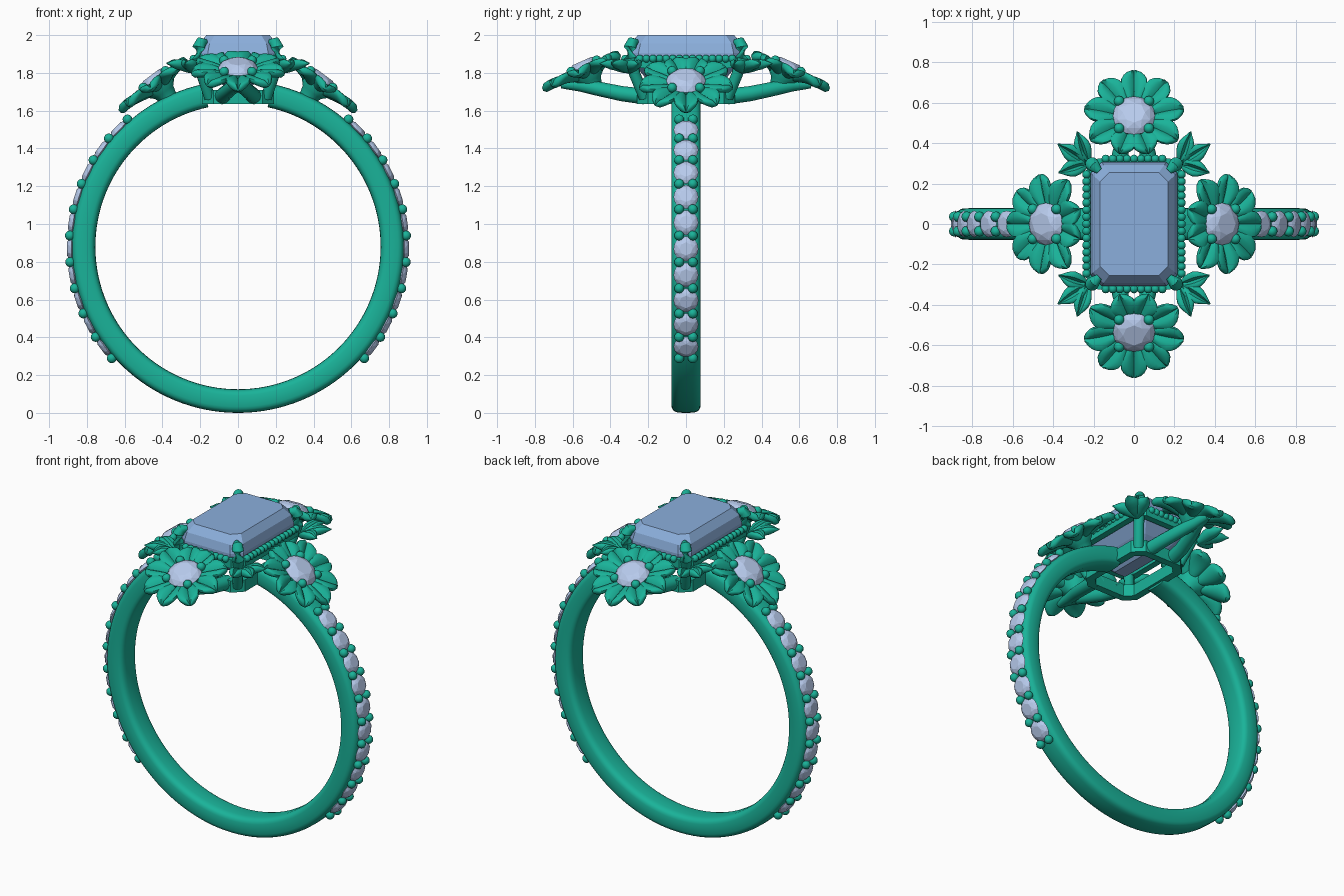
import bpy, bmesh
from math import sin, cos, pi, radians, exp, copysign
from mathutils import Matrix, Vector

if "Cube" in bpy.data.objects:
    bpy.data.objects.remove(bpy.data.objects["Cube"])


def material(name, color):
    m = bpy.data.materials.new(name)
    m.diffuse_color = (*color, 1)
    m.use_nodes = True
    m.node_tree.nodes["Principled BSDF"].inputs["Base Color"].default_value = m.diffuse_color
    return m


METAL = material("green_metal", (0.01, 0.45, 0.32))
BLUE = material("blue_gem", (0.26, 0.43, 0.72))
PALE = material("pale_gem", (0.48, 0.60, 0.85))


def finish(name, bm, mat, smooth=True):
    bmesh.ops.recalc_face_normals(bm, faces=bm.faces)
    me = bpy.data.meshes.new(name)
    bm.to_mesh(me)
    bm.free()
    me.materials.append(mat)
    for p in me.polygons:
        p.use_smooth = smooth
    if smooth:
        me.set_sharp_from_angle(angle=radians(40))
    ob = bpy.data.objects.new(name, me)
    bpy.context.collection.objects.link(ob)
    return ob


def loft(bm, rings, M=Matrix(), closed=False):
    """Skin a list of equal point rings; cap the ends unless closed."""
    vs = [[bm.verts.new(M @ Vector(p)) for p in r] for r in rings]
    n = len(vs[0])
    for a, b in zip(vs, vs[1:] + vs[:1] if closed else vs[1:]):
        for i in range(n):
            j = (i + 1) % n
            bm.faces.new((a[i], a[j], b[j], b[i]))
    if not closed:
        bm.faces.new(vs[0])
        bm.faces.new(vs[-1])


def ball(bm, p, r, M=Matrix()):
    bmesh.ops.create_uvsphere(bm, u_segments=12, v_segments=8, radius=r,
                              matrix=M @ Matrix.Translation(p))


def tube(bm, pts, radii, M=Matrix()):
    pts = [Vector(p) for p in pts]
    rings = []
    for i, p in enumerate(pts):
        t = pts[min(i + 1, len(pts) - 1)] - pts[max(i - 1, 0)]
        q = t.to_track_quat('Z', 'Y')
        rings.append([p + q @ Vector((radii[i] * cos(a * pi / 6), radii[i] * sin(a * pi / 6), 0))
                      for a in range(12)])
    loft(bm, rings, M)


def octagon(hx, hy, c, z):
    """Rectangle with cut corners."""
    return [(hx, -hy + c, z), (hx, hy - c, z), (hx - c, hy, z), (-hx + c, hy, z),
            (-hx, hy - c, z), (-hx, -hy + c, z), (-hx + c, -hy, z), (hx - c, -hy, z)]


def petal(bm, M, start, length, widths, thick, rise):
    """Blade along local x with a grooved top."""
    rings = []
    n = len(widths) - 1
    for i, w in enumerate(widths):
        t = sin(i / n * pi / 2) * 0.4 + i / n * 0.6
        h = thick * min(1, w / 0.035)
        ring = []
        for k in range(20):
            a = 2 * pi * k / 20
            y, z = w * cos(a), h * sin(a)
            if z > 0:
                z -= h * (0.85 * exp(-(y / (0.2 * w)) ** 2) - 0.25 * abs(cos(a)))
            ring.append((start + length * t, y, z + rise * sin(t * pi * 0.7) + 0.25 * y * y / 0.07))
        rings.append(ring)
    loft(bm, rings, M)


def brilliant(bm, r, M):
    """Round faceted stone with its girdle on local z = 0."""
    pts = [(0, 0, -0.5 * r)]
    for n, rr, z, off in ((8, 0.52, 0.36, 0), (8, 0.82, 0.22, 0.5), (16, 1, 0, 0)):
        pts += [(rr * r * cos(2 * pi * (k + off) / n), rr * r * sin(2 * pi * (k + off) / n), z * r)
                for k in range(n)]
    vs = [bm.verts.new(M @ Vector(p)) for p in pts]
    bmesh.ops.convex_hull(bm, input=vs)


CZ = 0.88


def on_band(a, r, y=0.0):
    """Point on the band, angle measured from straight up."""
    return (r * sin(a), y, CZ + r * cos(a))


# Band with rounded section, open beneath the centre stone
bm = bmesh.new()
section = []
for k in range(24):
    a = 2 * pi * k / 24
    section.append((0.8175 + 0.0625 * copysign(abs(cos(a)) ** 0.55, cos(a)),
                    0.078 * copysign(abs(sin(a)) ** 0.55, sin(a))))
rings = []
for i in range(121):
    a = radians(12 + 336 * i / 120)
    rings.append([on_band(a, r, y) for r, y in section])
loft(bm, rings)
finish("band", bm, METAL)

# Small stones and grip beads down both sides of the band
stones, beads = bmesh.new(), bmesh.new()
STEP = 9.05
for side in (1, -1):
    for i in range(11):
        a = radians(45.5 + STEP * i) * side
        if i < 10:
            M = Matrix.Translation(on_band(a, 0.882)) @ Matrix.Rotation(a, 4, 'Y')
            brilliant(stones, 0.066, M)
        b = a - side * radians(STEP / 2)
        for y in (-0.036, 0.036):
            ball(beads, on_band(b, 0.892, y), 0.026)
finish("band_stones", stones, PALE, False)
finish("band_beads", beads, METAL)

# Centre emerald-cut stone
bm = bmesh.new()
loft(bm, [octagon(0.04, 0.13, 0.012, 1.70), octagon(0.13, 0.22, 0.03, 1.78),
          octagon(0.215, 0.307, 0.055, 1.885), octagon(0.215, 0.307, 0.055, 1.905),
          octagon(0.203, 0.293, 0.052, 1.955), octagon(0.168, 0.255, 0.045, 2.0)])
finish("centre_stone", bm, BLUE, False)

# Setting: upper collar, lower gallery rail and a middle rail
bm = bmesh.new()
for hx, hy, w, z0, z1 in ((0.238, 0.325, 0.04, 1.825, 1.88), (0.19, 0.26, 0.045, 1.635, 1.71)):
    c = 0.06
    loft(bm, [octagon(hx, hy, c, z0), octagon(hx, hy, c, z1),
              octagon(hx - w, hy - w, c * 0.7, z1), octagon(hx - w, hy - w, c * 0.7, z0)], closed=True)
finish("setting_rails", bm, METAL)

# Milgrain beads around the collar
bm = bmesh.new()
for s in (1, -1):
    for i in range(15):
        ball(bm, (s * 0.235, -0.245 + 0.035 * i, 1.875), 0.021)
    for i in range(9):
        ball(bm, (-0.14 + 0.035 * i, s * 0.322, 1.875), 0.021)
finish("collar_beads", bm, METAL)

# Corner prongs and leaf sprays, mirrored to the four corners
prongs, leaves = bmesh.new(), bmesh.new()
for sx in (1, -1):
    for sy in (1, -1):
        S = Matrix.Diagonal((sx, sy, 1, 1))
        tube(prongs, [(0.15, 0.22, 1.67), (0.19, 0.27, 1.79), (0.208, 0.297, 1.88),
                      (0.208, 0.297, 1.935), (0.195, 0.284, 1.962), (0.172, 0.262, 1.964)],
             [0.03, 0.03, 0.034, 0.034, 0.03, 0.016], S)
        for ang, length in ((72, 0.17), (33, 0.18), (-18, 0.155)):
            M = (S @ Matrix.Translation((0.23, 0.3, 1.81)) @ Matrix.Rotation(radians(ang), 4, 'Z')
                 @ Matrix.Rotation(radians(-8), 4, 'Y'))
            petal(leaves, M, 0, length, (0.018, 0.03, 0.04, 0.043, 0.038, 0.026, 0.012, 0.003), 0.026, 0.02)
finish("corner_prongs", prongs, METAL)
finish("corner_leaves", leaves, METAL)

# Four tilted flowers: petals, cup, prong beads and round stone
PETAL = (0.026, 0.036, 0.049, 0.06, 0.066, 0.064, 0.054, 0.036, 0.012)
for name, turn, dist, z, tilt in (("right", 0, 0.415, 1.73, 37), ("back", 90, 0.522, 1.795, 24),
                                  ("left", 180, 0.415, 1.73, 37), ("front", 270, 0.522, 1.795, 24)):
    F = (Matrix.Rotation(radians(turn), 4, 'Z') @ Matrix.Translation((dist, 0, z))
         @ Matrix.Rotation(radians(tilt), 4, 'Y'))
    bm = bmesh.new()
    for k in range(9):
        M = F @ Matrix.Rotation(2 * pi * k / 9, 4, 'Z')
        petal(bm, M, 0.06, 0.15 if k in (4, 5) else 0.19, PETAL, 0.024, 0.025)
    finish(name + "_flower_petals", bm, METAL)
    bm = bmesh.new()
    tube(bm, [(0, 0, -0.09), (0, 0, -0.04), (0, 0, 0.0), (0, 0, 0.035)], [0.045, 0.06, 0.1, 0.104], F)
    for k in range(4):
        a = radians(45 + 90 * k)
        ball(bm, (0.104 * cos(a), 0.104 * sin(a), 0.045), 0.026, F)
    finish(name + "_flower_cup", bm, METAL)
    bm = bmesh.new()
    brilliant(bm, 0.104, F @ Matrix.Translation((0, 0, 0.036)))
    finish(name + "_flower_stone", bm, PALE, False)

# Forked arms carrying the front and back flowers
bm = bmesh.new()
for sx in (1, -1):
    for sy in (1, -1):
        tube(bm, [(0.085, 0.22, 1.675), (0.07, 0.34, 1.69), (0.04, 0.46, 1.715),
                  (0.01, 0.56, 1.735), (0, 0.66, 1.74)],
             [0.042, 0.04, 0.038, 0.034, 0.022], Matrix.Diagonal((sx, sy, 1, 1)))
finish("flower_arms", bm, METAL)
